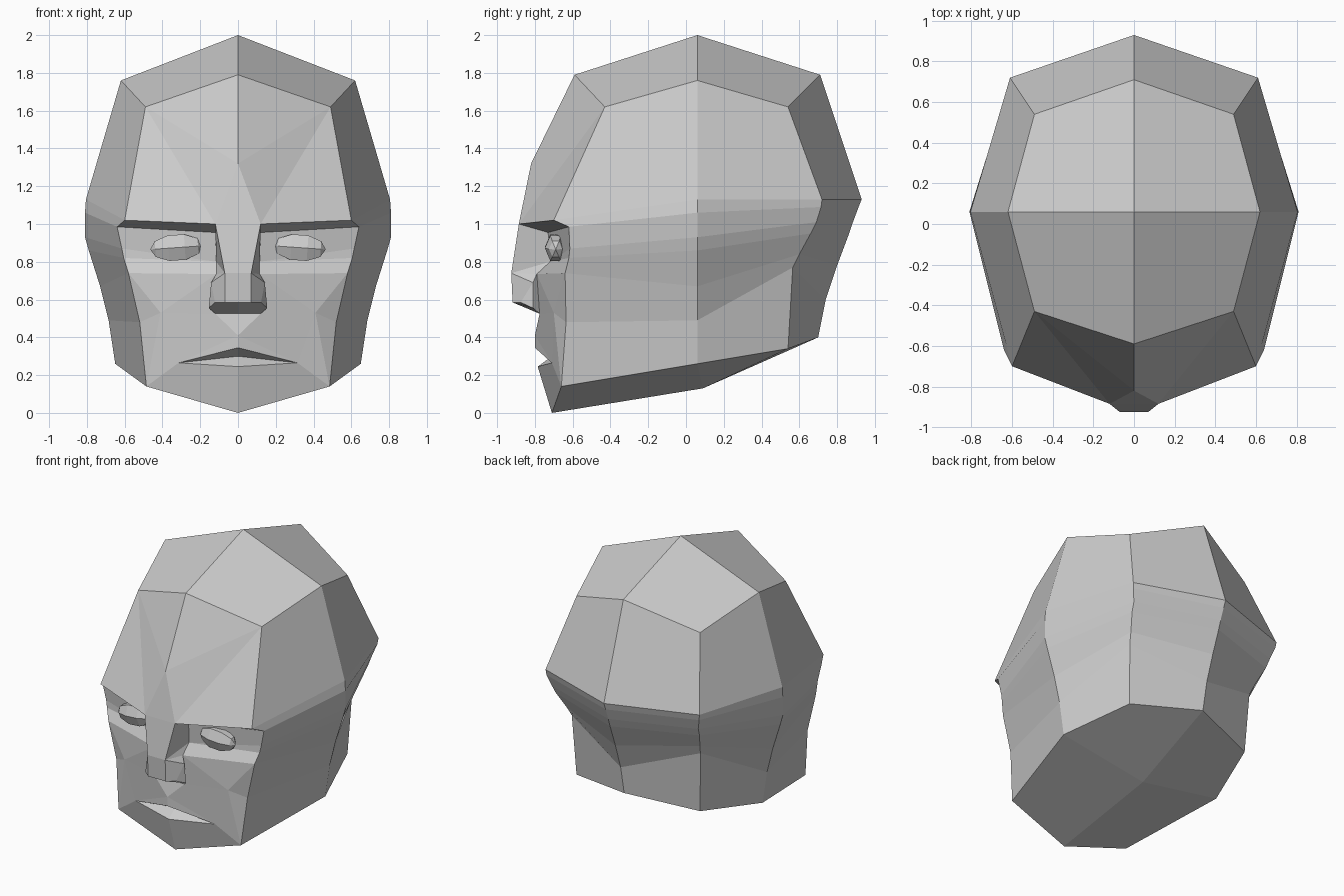
import bpy, bmesh, math
from mathutils import Matrix, Vector

if "Cube" in bpy.data.objects:
    bpy.data.objects.remove(bpy.data.objects["Cube"], do_unlink=True)

clay = bpy.data.materials.new("grey_clay")
clay.use_nodes = True
clay.diffuse_color = (0.6, 0.6, 0.6, 1)
clay.node_tree.nodes["Principled BSDF"].inputs["Base Color"].default_value = (0.6, 0.6, 0.6, 1)


def finish(bm, name):
    """Weld, orient and mirror a left half."""
    bmesh.ops.remove_doubles(bm, verts=bm.verts, dist=0.0005)
    bmesh.ops.recalc_face_normals(bm, faces=bm.faces)
    mesh = bpy.data.meshes.new(name)
    bm.to_mesh(mesh)
    bm.free()
    mesh.materials.append(clay)
    obj = bpy.data.objects.new(name, mesh)
    bpy.context.collection.objects.link(obj)
    mirror = obj.modifiers.new("mirror", "MIRROR")
    mirror.merge_threshold = 0.001
    return obj


head = bmesh.new()


def panel(*points):
    head.faces.new([head.verts.new(p) for p in points])


def loft(column_a, column_b):
    for a, b, c, d in zip(column_a, column_b, column_b[1:], column_a[1:]):
        panel(a, b, c, d)


# Skull columns, each running from the crown ring down to the jaw
front = [(.49, -.43, 1.62), (.60, -.70, 1.02), (.64, -.62, .985), (.615, -.615, .87),
         (.605, -.62, .82), (.58, -.64, .74), (.52, -.635, .48), (.485, -.66, .14)]
side = [(x, .06, z) for x, z in [(.62, 1.76), (.805, 1.13), (.81, 1.06), (.81, .93),
                                 (.79, .86), (.73, .67), (.685, .49), (.65, .26)]]
rear = [(.49, .54, 1.62), (.61, .72, 1.13), (.605, .715, 1.09), (.58, .69, 1.01),
        (.57, .66, .95), (.53, .60, .84), (.51, .565, .77), (.49, .54, .34)]
back = [(0, y, z) for y, z in [(.71, 1.79), (.93, 1.13), (.91, 1.08), (.88, 1),
                               (.86, .94), (.80, .78), (.74, .6), (.70, .40)]]
loft(front, side)
loft(side, rear)
loft(rear, back)

# Crown and underside
crown, hairline = (0, .06, 2), (0, -.59, 1.79)
chin, throat = (0, -.71, 0), (0, .09, .13)
panel(crown, hairline, front[0], side[0])
panel(crown, side[0], rear[0], back[0])
panel(throat, side[-1], front[-1], chin)
panel(throat, back[-1], rear[-1], side[-1])

# Forehead and brow
_, brow, brow_end, temple, socket_end, cheek_top, cheek_side, jaw = front
glabella = (0, -.82, 1.32)
bridge, bridge_mid = (.12, -.885, 1), (0, -.885, 1)
brow_under = (.12, -.73, .955)
panel(hairline, glabella, front[0])
panel(glabella, bridge, front[0])
panel(front[0], bridge, brow)
panel(glabella, bridge_mid, bridge)
panel(brow, bridge, brow_under, brow_end)

# Eye socket
socket, cheek_in = (.115, -.72, .80), (.115, -.79, .735)
panel(brow_under, socket, temple, brow_end)
panel(socket, socket_end, temple)
panel(socket, cheek_in, cheek_top, socket_end)

# Nose
tip, tip_mid = (.07, -.925, .74), (0, -.925, .74)
base, base_mid = (.07, -.918, .585), (0, -.918, .585)
wing, nostril, flare = (.142, -.81, .69), (.122, -.875, .585), (.155, -.81, .555)
root, root_mid = (.12, -.775, .525), (0, -.775, .525)
panel(bridge_mid, tip_mid, tip, bridge)
panel(tip_mid, base_mid, base, tip)
panel(bridge, tip, socket, brow_under)
panel(tip, cheek_in, socket)
panel(tip, wing, cheek_in)
panel(tip, base, nostril, wing)
panel(wing, nostril, flare)
panel(wing, flare, root)
panel(wing, root, cheek_in)
panel(base_mid, root_mid, root, flare, nostril, base)

# Cheek, mouth and chin
cheek = (.41, -.70, .53)
philtrum, upper_lip, lower_lip = (0, -.80, .41), (0, -.80, .345), (0, -.785, .245)
mouth, corner = (0, -.71, .30), (.315, -.71, .265)
panel(cheek_in, cheek, cheek_top)
panel(cheek_top, cheek, cheek_side)
panel(cheek_in, root, cheek)
panel(root_mid, philtrum, root)
panel(root, corner, cheek)
panel(root, philtrum, corner)
panel(philtrum, upper_lip, corner)
panel(cheek, jaw, cheek_side)
panel(cheek, corner, jaw)
panel(upper_lip, mouth, corner)
panel(mouth, lower_lip, corner)
panel(lower_lip, chin, jaw, corner)
finish(head, "head")

# Faceted eyes, poles turned sideways
eyes = bmesh.new()
bmesh.ops.create_uvsphere(eyes, u_segments=6, v_segments=5, radius=1)
place = (Matrix.Translation((.325, -.69, .875)) @ Matrix.Rotation(math.radians(4), 4, 'Y')
         @ Matrix.Diagonal((.14, .06, .082, 1)) @ Matrix.Rotation(math.pi / 2, 4, 'Y'))
bmesh.ops.transform(eyes, matrix=place, verts=eyes.verts)
finish(eyes, "eyes")
